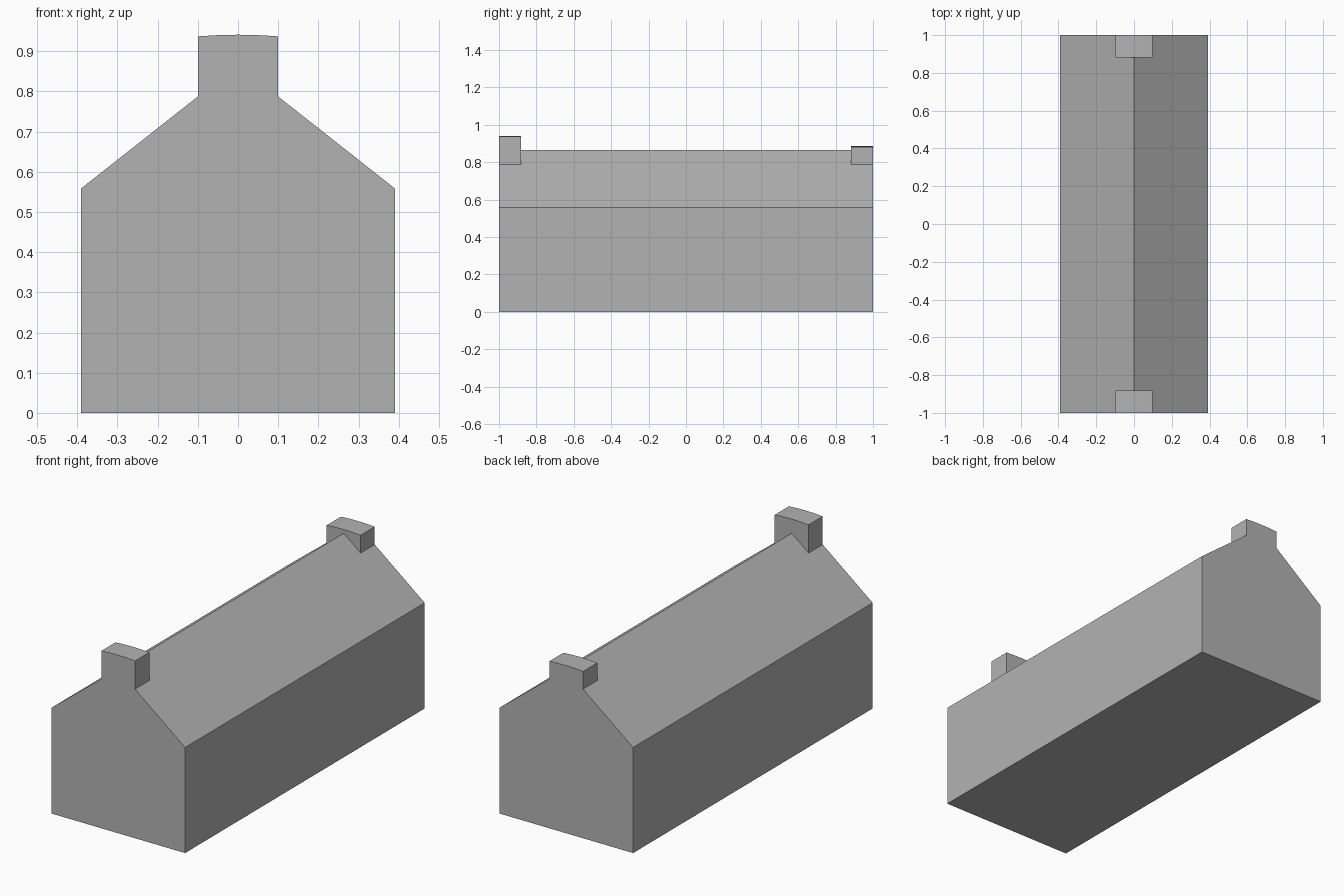
import bpy
import bmesh

cube = bpy.data.objects.get("Cube")
if cube:
    bpy.data.objects.remove(cube, do_unlink=True)

grey = bpy.data.materials.new("plain grey")
grey.use_nodes = True
GREY = (0.45, 0.45, 0.45, 1)
grey.diffuse_color = GREY
grey.node_tree.nodes["Principled BSDF"].inputs["Base Color"].default_value = GREY

HALF_W, HALF_L = 0.391, 1.0
EAVES, RIDGE = 0.558, 0.866
CH_HALF_W, CH_DEPTH = 0.099, 0.118


def prism(name, profile, y0, y1):
    """Extrude an (x, z) profile along y into a closed flat-shaded solid."""
    bm = bmesh.new()
    face = bm.faces.new([bm.verts.new((x, y0, z)) for x, z in profile])
    new = bmesh.ops.extrude_face_region(bm, geom=[face])["geom"]
    verts = [v for v in new if isinstance(v, bmesh.types.BMVert)]
    bmesh.ops.translate(bm, verts=verts, vec=(0, y1 - y0, 0))
    bmesh.ops.recalc_face_normals(bm, faces=bm.faces)
    mesh = bpy.data.meshes.new(name)
    bm.to_mesh(mesh)
    bm.free()
    mesh.materials.append(grey)
    obj = bpy.data.objects.new(name, mesh)
    bpy.context.collection.objects.link(obj)
    return obj


# Walls and pitched roof
prism("house_body", [(-HALF_W, 0), (HALF_W, 0), (HALF_W, EAVES),
                     (0, RIDGE), (-HALF_W, EAVES)], -HALF_L, HALF_L)


# Chimneys saddle the ridge, with a slightly arched top
def chimney(name, top, y0, y1):
    w = CH_HALF_W
    foot = RIDGE - w * (RIDGE - EAVES) / HALF_W
    prism(name, [(-w, foot), (0, RIDGE), (w, foot), (w, top - 0.004),
                 (w / 2, top - 0.001), (0, top), (-w / 2, top - 0.001),
                 (-w, top - 0.004)], y0, y1)


chimney("front_chimney", 0.941, -HALF_L, -HALF_L + CH_DEPTH)
chimney("back_chimney", 0.886, HALF_L - CH_DEPTH, HALF_L)
